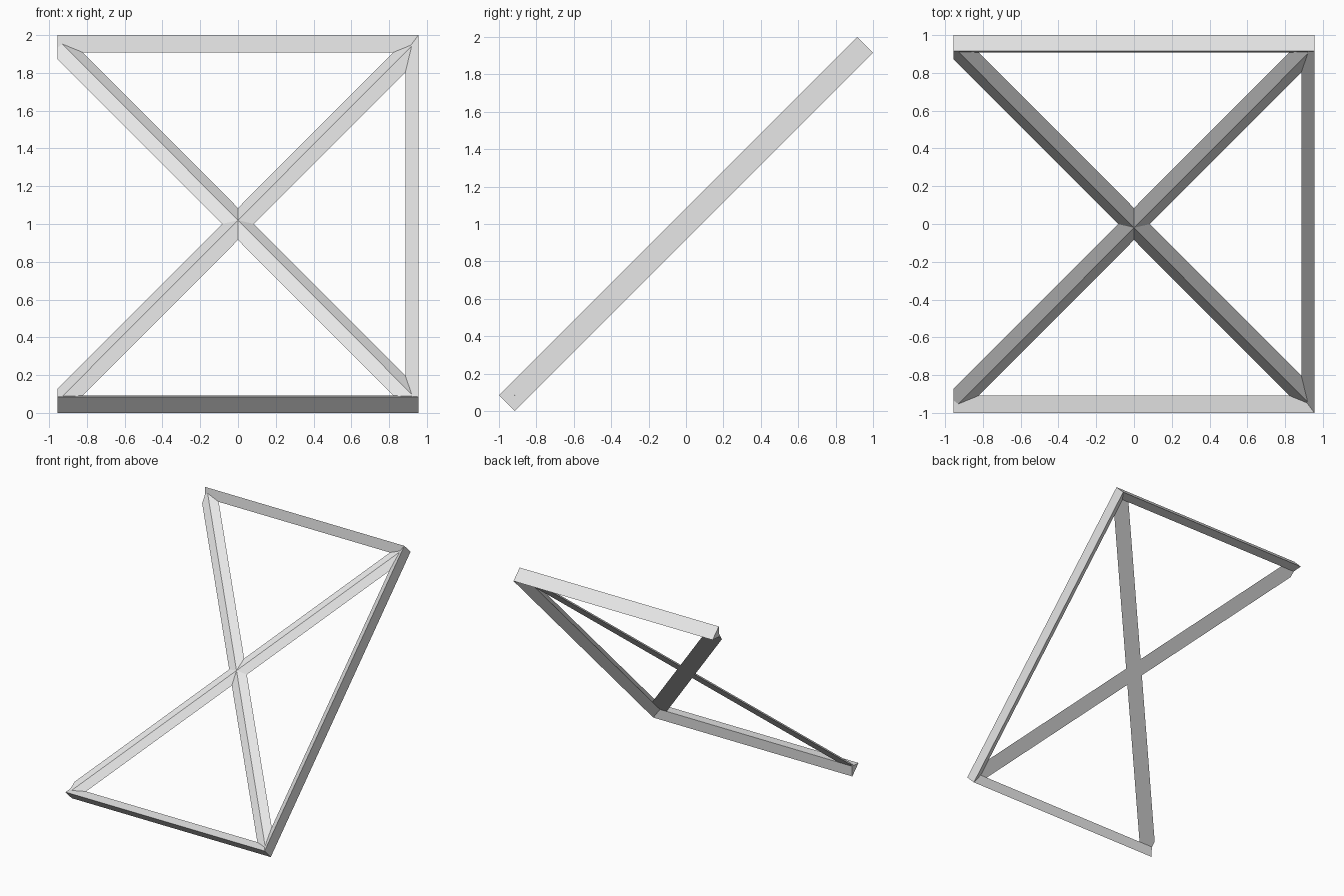
import bpy, bmesh
from math import radians
from mathutils import Matrix, Vector

if "Cube" in bpy.data.objects:
    bpy.data.objects.remove(bpy.data.objects["Cube"])

HALF_W, HALF_L = 0.955, 1.354     # frame half sizes in its own plane
EDGE, DEPTH = 0.06, 0.069         # rim bar: half of outer face, depth of ridge
BRACE, RIDGE = 0.069, 0.029       # brace: half of flat base, ridge height

grey = bpy.data.materials.new("plain_grey")
grey.use_nodes = True
colour = (0.8, 0.8, 0.8, 1)
grey.diffuse_color = colour
grey.node_tree.nodes["Principled BSDF"].inputs["Base Color"].default_value = colour

# The frame is laid out flat, then leaned back about x and raised
lean = Matrix.Translation((0, 0, 1)) @ Matrix.Rotation(radians(45), 4, 'X')


def bar(name, start, end, section, cuts):
    """Triangular bar; section gives (sideways, up) offsets, cuts are (point, outward normal)."""
    start, end = Vector((*start, 0)), Vector((*end, 0))
    along = (end - start).normalized()
    side, up = Vector((-along.y, along.x, 0)), Vector((0, 0, 1))
    bm = bmesh.new()
    rings = [[bm.verts.new(p + side * s + up * h) for s, h in section] for p in (start, end)]
    for ring in rings:
        bm.faces.new(ring)
    for i in range(3):
        j = (i + 1) % 3
        bm.faces.new((rings[0][i], rings[0][j], rings[1][j], rings[1][i]))
    for point, normal in cuts:
        bmesh.ops.bisect_plane(bm, geom=bm.verts[:] + bm.edges[:] + bm.faces[:], dist=1e-5,
                               plane_co=(*point, 0), plane_no=(*normal, 0), clear_outer=True)
        rim = [e for e in bm.edges if e.is_boundary]
        if rim:
            bmesh.ops.holes_fill(bm, edges=rim, sides=0)
    bmesh.ops.recalc_face_normals(bm, faces=bm.faces[:])
    mesh = bpy.data.meshes.new(name)
    bm.to_mesh(mesh)
    bm.free()
    mesh.materials.append(grey)
    obj = bpy.data.objects.new(name, mesh)
    obj.matrix_world = lean
    bpy.context.collection.objects.link(obj)


# Rim bars, mitred where they meet at the +x corners
for name, sy in (("top_bar", 1), ("bottom_bar", -1)):
    bar(name, (-HALF_W, sy * HALF_L), (HALF_W, sy * HALF_L),
        [(0, EDGE), (0, -EDGE), (-sy * DEPTH, 0)],
        [((HALF_W, sy * HALF_L), (1, -sy))])
bar("side_bar", (HALF_W, -HALF_L), (HALF_W, HALF_L),
    [(0, EDGE), (0, -EDGE), (DEPTH, 0)],
    [((HALF_W, sy * HALF_L), (-1, sy)) for sy in (1, -1)])

# Crossing braces: four arms joined at the centre and trimmed to the frame outline
for sx, x_name in ((1, "left"), (-1, "right")):
    for sy, y_name in ((1, "upper"), (-1, "lower")):
        bar(f"{y_name}_{x_name}_brace",
            (-0.2 * sx * HALF_W, -0.2 * sy * HALF_L), (1.2 * sx * HALF_W, 1.2 * sy * HALF_L),
            [(BRACE, 0), (-BRACE, 0), (0, RIDGE)],
            [((0, 0), (-sx, 0)), ((0, 0), (0, -sy)),
             ((sx * HALF_W, 0), (sx, 0)), ((0, sy * HALF_L), (0, sy))])
